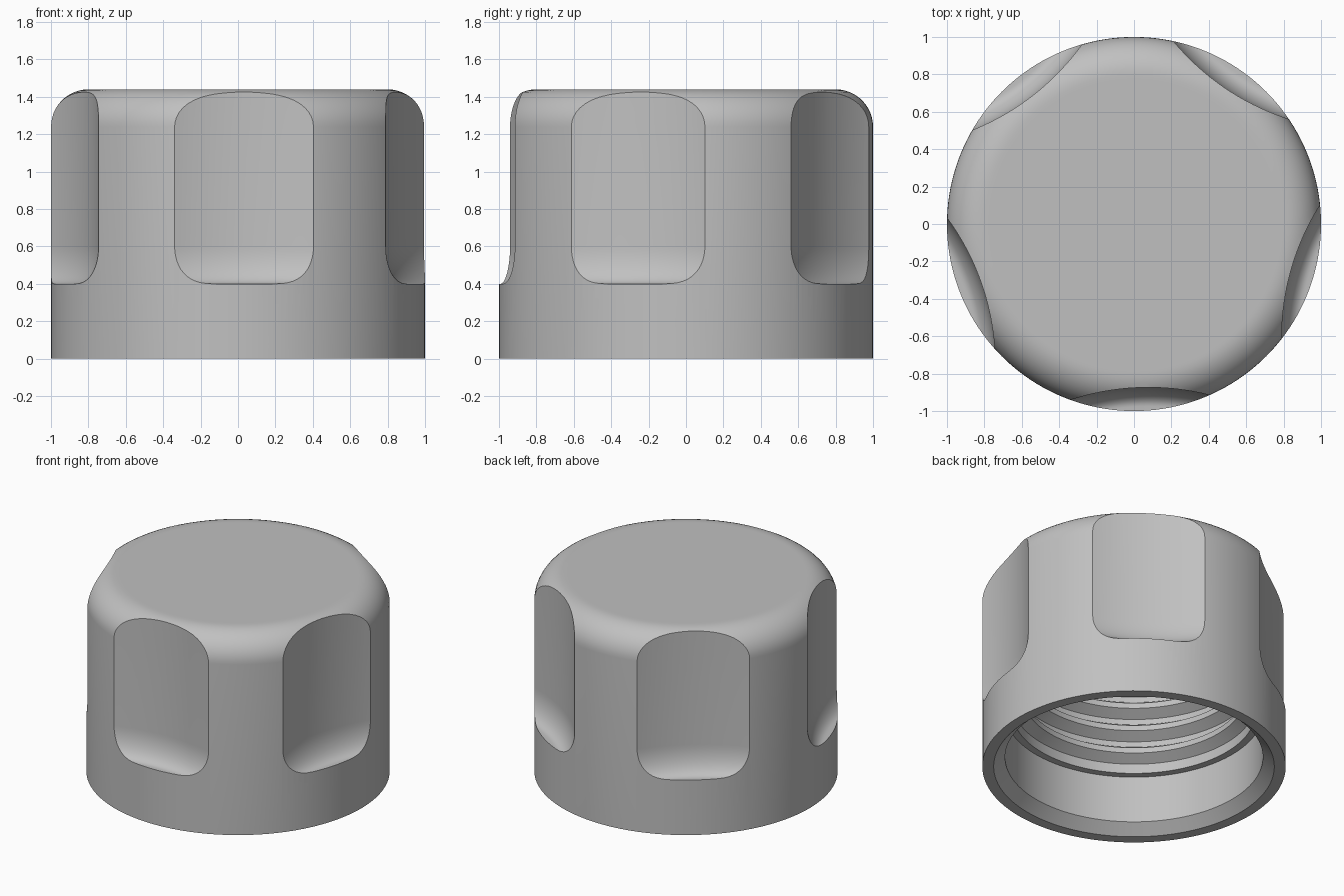
import bpy, bmesh
from math import sin, cos, pi, radians

old = bpy.data.objects.get("Cube")
if old:
    bpy.data.objects.remove(old, do_unlink=True)

grey = bpy.data.materials.new("plain grey")
grey.use_nodes = True
colour = (0.53, 0.53, 0.53, 1)
grey.diffuse_color = colour
grey.node_tree.nodes["Principled BSDF"].inputs["Base Color"].default_value = colour


def lathe(name, profile, steps):
    """Revolve an (r, z) profile that starts and ends on the z axis."""
    bm = bmesh.new()
    verts = [bm.verts.new((r, 0, z)) for r, z in profile]
    edges = [bm.edges.new(pair) for pair in zip(verts, verts[1:])]
    bmesh.ops.spin(bm, geom=verts + edges, cent=(0, 0, 0), axis=(0, 0, 1),
                   angle=2 * pi, steps=steps, use_merge=True)
    bmesh.ops.remove_doubles(bm, verts=bm.verts, dist=1e-5)
    bmesh.ops.recalc_face_normals(bm, faces=bm.faces)
    mesh = bpy.data.meshes.new(name)
    bm.to_mesh(mesh)
    bm.free()
    mesh.materials.append(grey)
    obj = bpy.data.objects.new(name, mesh)
    bpy.context.collection.objects.link(obj)
    return obj


def arc(cr, cz, a, b, start, end, n):
    angles = [radians(start + (end - start) * i / n) for i in range(n + 1)]
    return [(cr + a * cos(t), cz + b * sin(t)) for t in angles]


# Outer shell with rounded top edge
HEIGHT, FILLET = 1.44, 0.2
outer = [(0, HEIGHT), (0.78, HEIGHT)]
outer += arc(1 - FILLET, HEIGHT - FILLET, FILLET, FILLET, 90, 0, 12)
outer += [(1, 0)]

# Bore: chamfered mouth, plain wall, ledge, then thread ridges
bore = [(0.925, 0), (0.85, 0.07), (0.85, 0.41), (0.80, 0.41)]
PITCH, ROOT, CREST = 0.17, 0.80, 0.73
for i in range(4):
    z = 0.48 + i * PITCH
    bore += [(ROOT, z), (CREST, z + 0.045), (CREST, z + 0.085), (ROOT, z + 0.13)]
bore += [(ROOT, 1.22), (0, 1.22)]

cap = lathe("cap", outer + bore, 160)

# Five concave grip scallops with a curved foot
CUT_R, CUT_DIST = 1.325, 2.2
foot = arc(CUT_R - 0.1, 0.6, 0.1, 0.2, -90, 0, 12)
for i in range(5):
    cutter = lathe("scallop_cutter", [(0, 0.4)] + foot + [(CUT_R, 2), (0, 2)], 240)
    cutter.hide_render = True
    angle = radians(-88 + 72 * i)
    cutter.location = (CUT_DIST * cos(angle), CUT_DIST * sin(angle), 0)
    cutter.rotation_euler.z = angle
    mod = cap.modifiers.new("scallop", "BOOLEAN")
    mod.operation, mod.solver, mod.object = "DIFFERENCE", "EXACT", cutter
    bpy.ops.object.select_all(action="DESELECT")
    cap.select_set(True)
    bpy.context.view_layer.objects.active = cap
    bpy.ops.object.modifier_apply(modifier=mod.name)
    bpy.data.objects.remove(cutter, do_unlink=True)

cap.select_set(True)
bpy.ops.object.shade_smooth_by_angle(angle=radians(25))
